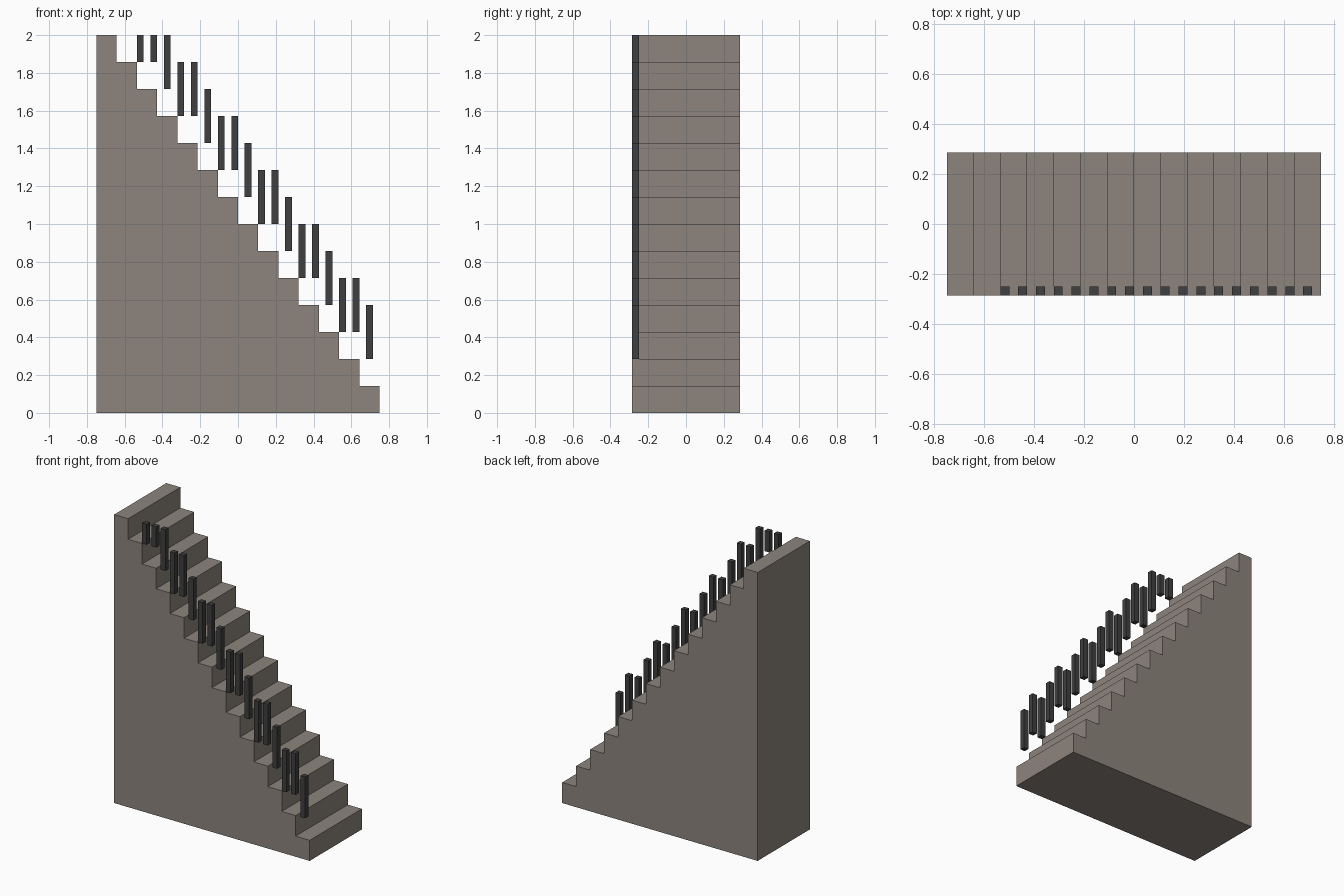
import bpy
import bmesh

cube = bpy.data.objects.get("Cube")
if cube:
    bpy.data.objects.remove(cube, do_unlink=True)

STEPS = 14
RISE = 2 / STEPS
TREAD = 1.5 / STEPS
HALF_DEPTH = 2 / 7
POST = TREAD / 3          # baluster thickness
POST_COUNT = 18


def material(name, colour):
    mat = bpy.data.materials.new(name)
    mat.use_nodes = True
    mat.diffuse_color = colour
    bsdf = next(n for n in mat.node_tree.nodes if n.type == 'BSDF_PRINCIPLED')
    bsdf.inputs["Base Color"].default_value = colour
    return mat


def make_object(name, bm, mat):
    bmesh.ops.recalc_face_normals(bm, faces=bm.faces)
    mesh = bpy.data.meshes.new(name)
    bm.to_mesh(mesh)
    bm.free()
    mesh.materials.append(mat)
    obj = bpy.data.objects.new(name, mesh)
    bpy.context.collection.objects.link(obj)
    return obj


stone = material("warm grey stone", (0.266, 0.233, 0.205, 1))
iron = material("dark iron", (0.05, 0.05, 0.052, 1))

# Solid staircase: stepped profile extruded across its depth
profile = [(-0.75, 0), (0.75, 0)]
for i in range(STEPS):
    x = 0.75 - i * TREAD
    z = (i + 1) * RISE
    profile += [(x, z), (x - TREAD, z)]

bm = bmesh.new()
side = bm.faces.new([bm.verts.new((x, -HALF_DEPTH, z)) for x, z in profile])
extruded = bmesh.ops.extrude_face_region(bm, geom=[side], use_keep_orig=True)
back = [g for g in extruded["geom"] if isinstance(g, bmesh.types.BMVert)]
bmesh.ops.translate(bm, verts=back, vec=(0, 2 * HALF_DEPTH, 0))
make_object("staircase", bm, stone)

# Balusters along the front edge, three for every two steps, cut off at the top
for i in range(POST_COUNT):
    x = 0.75 - TREAD / 2 - i * TREAD * 2 / 3
    base = (2 + i // 3 * 2 + (1 if i % 3 else 0)) * RISE
    top = min(base + 2 * RISE, 2)
    bm = bmesh.new()
    bmesh.ops.create_cube(bm, size=1)
    bmesh.ops.scale(bm, verts=bm.verts, vec=(POST, POST, top - base))
    bmesh.ops.translate(bm, verts=bm.verts,
                        vec=(x, -HALF_DEPTH + POST / 2, (base + top) / 2))
    make_object(f"baluster_{i + 1}", bm, iron)
